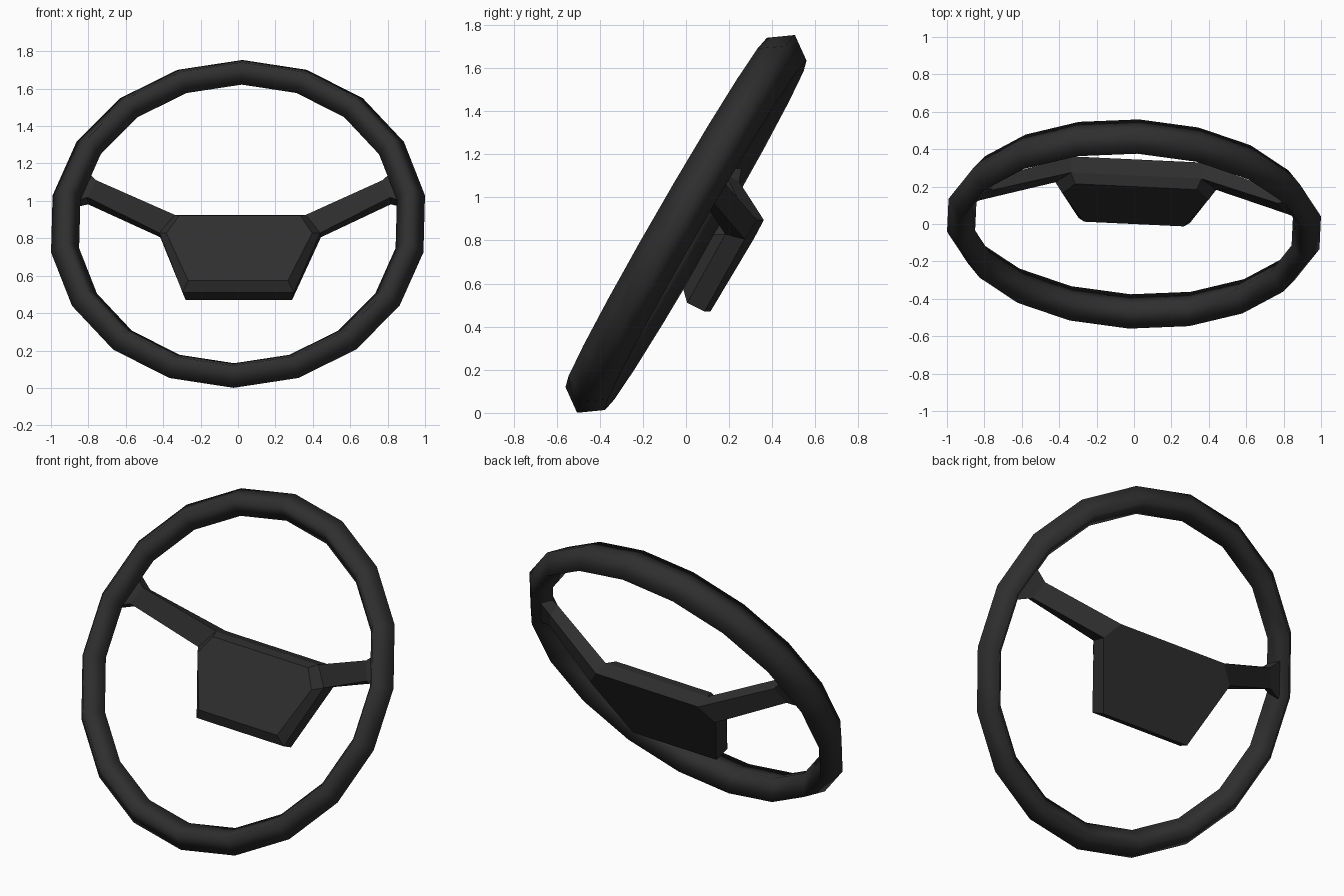
import bpy, bmesh, math
from mathutils import Matrix

if "Cube" in bpy.data.objects:
    bpy.data.objects.remove(bpy.data.objects["Cube"])

# Single dark rubber colour
mat = bpy.data.materials.new("black_rubber")
mat.diffuse_color = (0.028, 0.028, 0.028, 1)
mat.use_nodes = True
mat.node_tree.nodes["Principled BSDF"].inputs["Base Color"].default_value = mat.diffuse_color

# Everything is modelled flat in the wheel plane, then tilted into place
PLACE = (Matrix.Translation((0, 0, 0.877))
         @ Matrix.Rotation(math.radians(-2.7), 4, 'Z')
         @ Matrix.Rotation(math.radians(60), 4, 'X'))


def loft(name, loops, closed=False, smooth=False):
    """Skin equal-length loops of points; cap the ends unless closed."""
    bm = bmesh.new()
    rows = [[bm.verts.new(p) for p in loop] for loop in loops]
    n = len(rows[0])
    pairs = list(zip(rows, rows[1:]))
    if closed:
        pairs.append((rows[-1], rows[0]))
    else:
        bm.faces.new(rows[0])
        bm.faces.new(rows[-1])
    for a, b in pairs:
        for i in range(n):
            j = (i + 1) % n
            bm.faces.new((a[i], a[j], b[j], b[i]))
    bmesh.ops.recalc_face_normals(bm, faces=bm.faces)
    for f in bm.faces:
        f.smooth = smooth
    bm.transform(PLACE)
    me = bpy.data.meshes.new(name)
    bm.to_mesh(me)
    bm.free()
    me.materials.append(mat)
    ob = bpy.data.objects.new(name, me)
    bpy.context.collection.objects.link(ob)
    return ob


# Rim: 18 segments with a four-point cross-section, smooth shaded
section = [(1.012, 0), (0.936, 0.106), (0.86, 0), (0.936, -0.106)]
rim = []
for k in range(18):
    a = math.radians(90 + 20 * k)
    rim.append([(r * math.cos(a), r * math.sin(a), h) for r, h in section])
loft("rim", rim, closed=True, smooth=True)


# Hub pad: six-sided slab with a chamfered front
def hexagon(top, side, bottom, h):
    right = [top, side, bottom]
    return ([(x, y, h) for x, y in right]
            + [(-x, y, h) for x, y in reversed(right)])


loft("hub_pad", [
    hexagon((0.35, 0.188), (0.43, 0.085), (0.285, -0.302), -0.29),
    hexagon((0.35, 0.171), (0.43, 0.06), (0.298, -0.308), -0.20),
    hexagon((0.325, 0.138), (0.39, 0.03), (0.267, -0.262), -0.151),
])

# Spokes: rise from the hub corners to the rim, flaring at the end
stations = [  # top point, bottom point, front height, back height
    ((0.35, 0.171), (0.43, 0.06), -0.20, -0.29),
    ((0.765, 0.275), (0.81, 0.17), -0.01, -0.085),
    ((0.83, 0.335), (0.90, 0.13), 0.0, -0.06),
]
for side, label in ((1, "right"), (-1, "left")):
    loops = []
    for i, (t, b, f, k) in enumerate(stations):
        tb, bb = ((0.35, 0.188), (0.43, 0.085)) if i == 0 else (t, b)
        loops.append([(side * t[0], t[1], f), (side * b[0], b[1], f),
                      (side * bb[0], bb[1], k), (side * tb[0], tb[1], k)])
    loft(label + "_spoke", loops)
